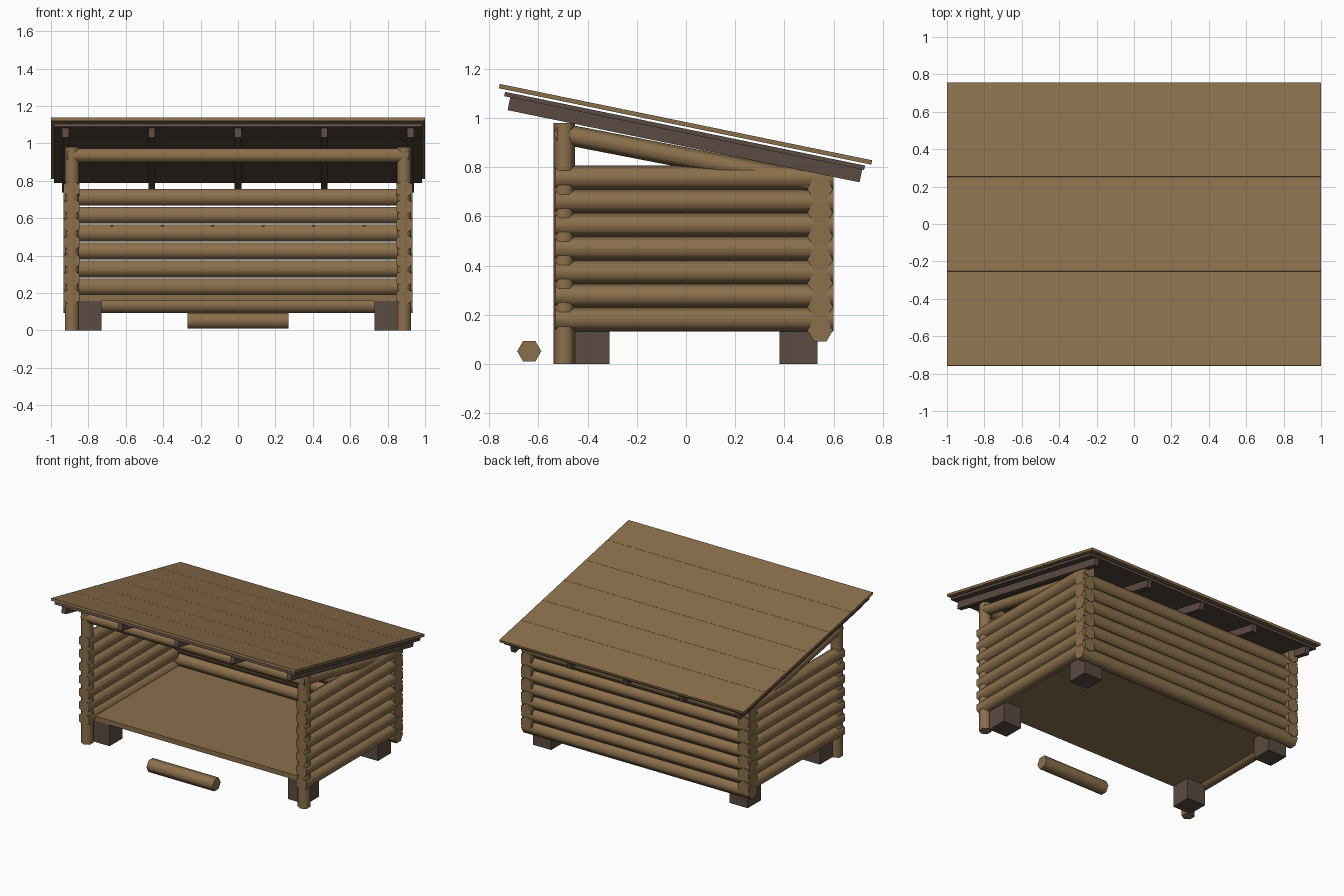
import bpy, bmesh, math
from mathutils import Vector, Matrix

cube = bpy.data.objects.get("Cube")
if cube:
    bpy.data.objects.remove(cube, do_unlink=True)


def material(name, rgb):
    m = bpy.data.materials.new(name)
    m.use_nodes = True
    m.diffuse_color = (*rgb, 1)
    m.node_tree.nodes["Principled BSDF"].inputs["Base Color"].default_value = (*rgb, 1)
    return m


LIGHT = material("light wood", (0.26, 0.16, 0.073))
DARK = material("dark wood", (0.105, 0.07, 0.053))
X, Y, Z = Vector((1, 0, 0)), Vector((0, 1, 0)), Vector((0, 0, 1))


def finish(bm, name, mat):
    bmesh.ops.recalc_face_normals(bm, faces=bm.faces)
    mesh = bpy.data.meshes.new(name)
    bm.to_mesh(mesh)
    bm.free()
    mesh.materials.append(mat)
    ob = bpy.data.objects.new(name, mesh)
    bpy.context.scene.collection.objects.link(ob)
    return ob


def log(name, start, end, radius, corner, sides=6, mat=LIGHT):
    """Six-sided smooth log with flat ends; one corner points along 'corner'."""
    a, b = Vector(start), Vector(end)
    axis = (b - a).normalized()
    u = (corner - axis * corner.dot(axis)).normalized()
    v = axis.cross(u)
    bm = bmesh.new()
    rings = []
    for p in (a, b):
        turn = [math.tau * i / sides for i in range(sides)]
        rings.append([bm.verts.new(p + radius * (math.cos(t) * u + math.sin(t) * v)) for t in turn])
        bm.faces.new(rings[-1])
    for i in range(sides):
        j = (i + 1) % sides
        f = bm.faces.new((rings[0][i], rings[0][j], rings[1][j], rings[1][i]))
        f.smooth = True
    return finish(bm, name, mat)


def box(name, low, high, mat, frame=Matrix()):
    lo, hi = Vector(low), Vector(high)
    bm = bmesh.new()
    bmesh.ops.create_cube(bm, size=1)
    for vert in bm.verts:
        vert.co = frame @ ((lo + hi) / 2 + vert.co * (hi - lo))
    return finish(bm, name, mat)


STEP = 0.0958
WALL_X, POST_Y, BACK_Y = 0.89, -0.495, 0.545

# Back wall, with pegs along one of its joints
for i in range(7):
    z = 0.137 + i * STEP
    log("back_wall_log", (-0.934, BACK_Y, z), (0.934, BACK_Y, z), 0.052, Y)
for i in range(6):
    x = (i - 2.5) * 0.27
    log("wall_peg", (x, 0.5, 0.561), (x, 0.56, 0.561), 0.007, X, 6, DARK)

# Side walls, front posts, sloping top logs and foundation blocks
for s, side in ((1, "left"), (-1, "right")):
    for i in range(7):
        z = 0.182 + i * STEP
        log(side + "_wall_log", (s * WALL_X, -0.53, z), (s * WALL_X, 0.6, z), 0.049, Z)
    log(side + "_post", (s * 0.888, POST_Y, 0), (s * 0.888, POST_Y, 0.98), 0.043, Y)
    log(side + "_sloping_log", (s * 0.885, -0.49, 0.933), (s * 0.885, 0.53, 0.735), 0.042, Z)
    inner, outer = sorted((s * 0.73, s * 0.88))
    for y0, y1, end in ((-0.46, -0.31, "front"), (0.38, 0.535, "back")):
        box(f"{end}_{side}_foundation", (inner, y0, 0), (outer, y1, 0.157), DARK)

# Front beam, floor and loose step log
log("front_beam", (-0.915, POST_Y, 0.935), (0.915, POST_Y, 0.935), 0.043, Y)
box("floor", (-0.87, -0.46, 0.157), (0.87, 0.53, 0.192), LIGHT)
log("step_log", (-0.27, -0.637, 0.052), (0.27, -0.637, 0.052), 0.049, Y)

# Sloping roof: rafters, dark deck and six top planks
slope = Matrix.Translation((0, 0, 0.983)) @ Matrix.Rotation(-math.atan(0.205), 4, "X")
for i in range(-2, 3):
    x = i * 0.461
    box("rafter", (x - 0.018, -0.72, -0.098), (x + 0.018, 0.74, -0.045), DARK, slope)
box("roof_deck", (-0.985, -0.745, -0.045), (0.985, 0.748, -0.027), DARK, slope)
width = 1.546 / 6
for i in range(6):
    v = -0.773 + i * width
    box("roof_plank", (-1, v + 0.0006, -0.018), (1, v + width - 0.0006, 0), LIGHT, slope)
